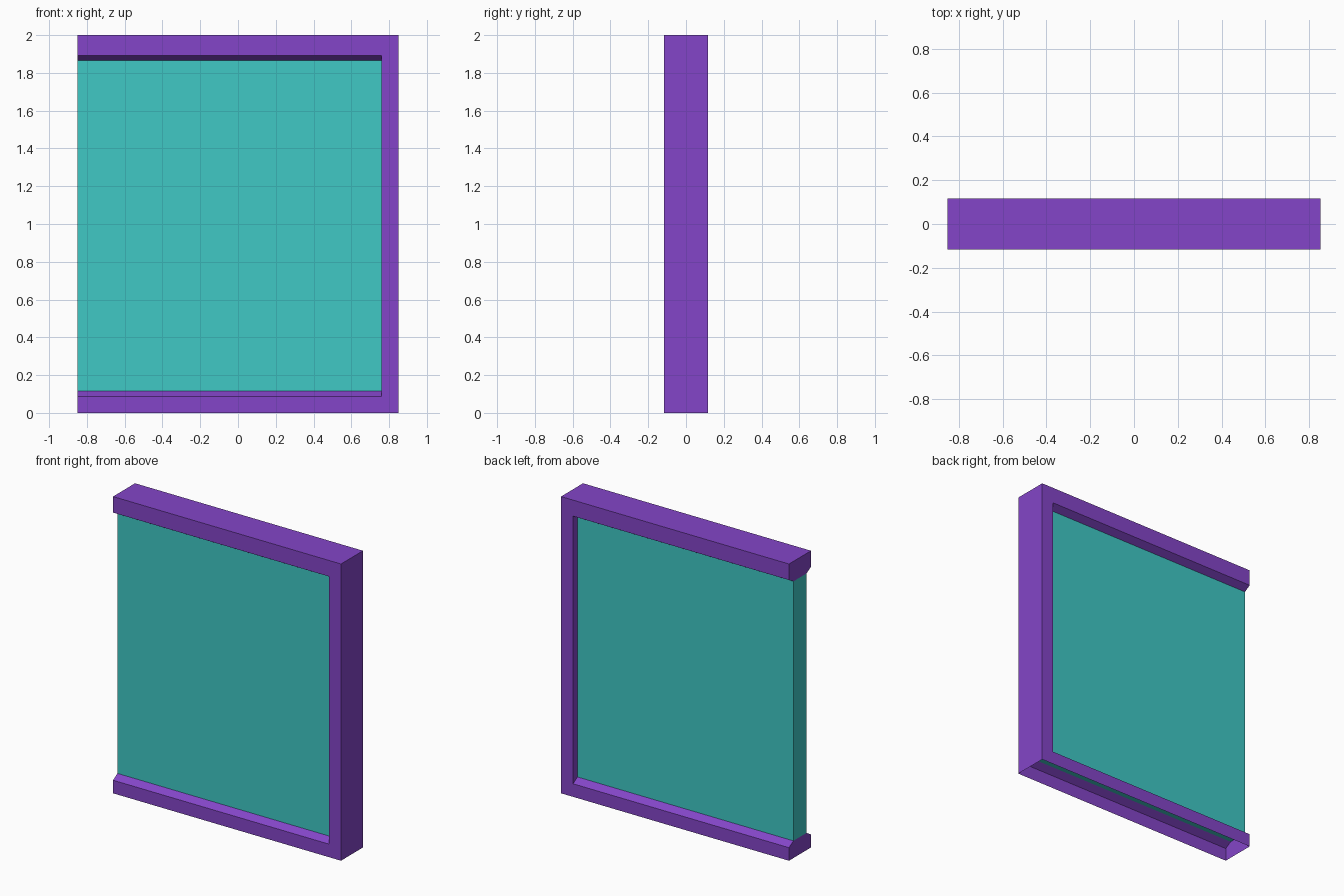
import bpy, bmesh

if "Cube" in bpy.data.objects:
    bpy.data.objects.remove(bpy.data.objects["Cube"])

X, XI = 0.85, 0.76          # outer edge, inner edge of the side post
Y, YI = 0.117, 0.07         # frame and panel half depth
LO, LI = 0.088, 0.116       # bottom rail chamfer, outer and inner height
HO, HI = 1.892, 1.865       # top rail chamfer, outer and inner height
H = 2.0


def material(name, color):
    m = bpy.data.materials.new(name)
    m.diffuse_color = color
    m.use_nodes = True
    m.node_tree.nodes["Principled BSDF"].inputs["Base Color"].default_value = m.diffuse_color
    return m


def build(name, polys, mat):
    bm = bmesh.new()
    for p in polys:
        bm.faces.new([bm.verts.new(c) for c in p])
    bmesh.ops.remove_doubles(bm, verts=bm.verts, dist=1e-4)
    bmesh.ops.recalc_face_normals(bm, faces=bm.faces)
    bmesh.ops.triangulate(bm, faces=[f for f in bm.faces if len(f.verts) > 6])
    me = bpy.data.meshes.new(name)
    bm.to_mesh(me)
    bm.free()
    me.materials.append(mat)
    ob = bpy.data.objects.new(name, me)
    bpy.context.collection.objects.link(ob)
    return ob


# Frame shell: C-shaped, hollow and open underneath
outline = [(-X, 0), (X, 0), (X, H), (-X, H), (-X, HO), (XI, HO), (XI, LO), (-X, LO)]
polys = []
for s in (-1, 1):
    y, yi = s * Y, s * YI
    polys.append([(x, y, z) for x, z in outline])                       # face
    for zo, zi in ((LO, LI), (HO, HI)):                                 # chamfers
        polys.append([(-X, y, zo), (XI, y, zo), (XI, yi, zi), (-X, yi, zi)])
    polys.append([(XI, y, LO), (XI, y, HO), (XI, yi, HI), (XI, yi, LI)])  # post reveal
polys.append([(X, -Y, 0), (X, Y, 0), (X, Y, H), (X, -Y, H)])            # outer side
polys.append([(-X, -Y, H), (X, -Y, H), (X, Y, H), (-X, Y, H)])          # top
for z0, zo, zi in ((0, LO, LI), (H, HO, HI)):                           # rail ends
    polys.append([(-X, -Y, z0), (-X, Y, z0), (-X, Y, zo),
                  (-X, YI, zi), (-X, -YI, zi), (-X, -Y, zo)])
build("frame", polys, material("purple", (0.23, 0.06, 0.58, 1)))

# Infill panel
bpy.ops.mesh.primitive_cube_add(size=1, location=((XI - X) / 2, 0, (LI + HI) / 2))
panel = bpy.context.object
panel.name = "panel"
panel.scale = (XI + X, 2 * YI, HI - LI)
bpy.ops.object.transform_apply(location=False, rotation=False, scale=True)
panel.data.materials.append(material("teal", (0.05, 0.58, 0.56, 1)))
